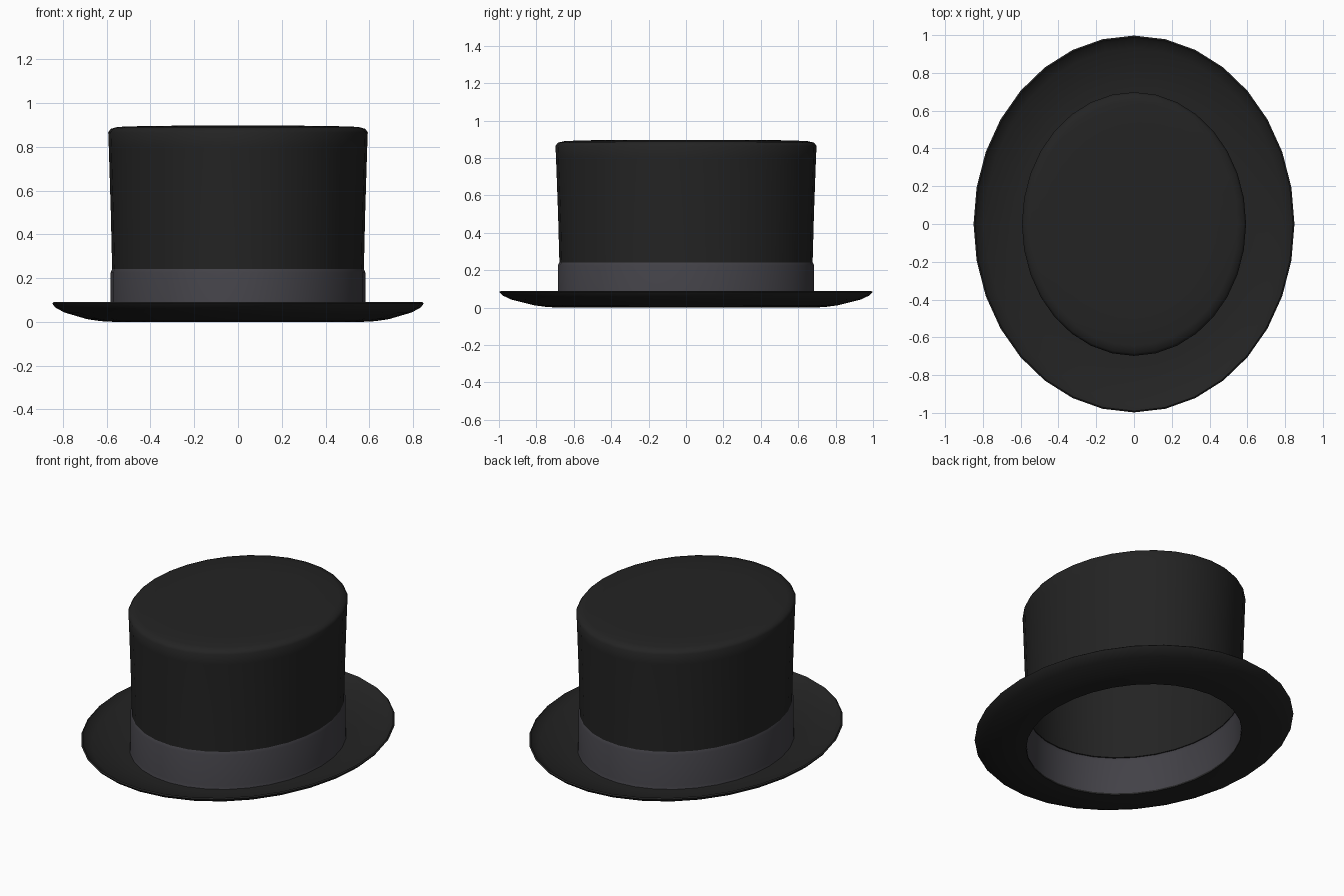
import bpy
import bmesh
import math

SEGMENTS = 32
OVAL = 0.85      # width of the hat relative to its depth
THICK = 0.01

if "Cube" in bpy.data.objects:
    bpy.data.objects.remove(bpy.data.objects["Cube"], do_unlink=True)


def make_material(name, rgb):
    mat = bpy.data.materials.new(name)
    mat.use_nodes = True
    color = (*rgb, 1.0)
    mat.diffuse_color = color
    bsdf = next(n for n in mat.node_tree.nodes if n.type == 'BSDF_PRINCIPLED')
    bsdf.inputs["Base Color"].default_value = color
    bsdf.inputs["Roughness"].default_value = 0.8
    return mat


def lathe(name, profile, mat, cap=False):
    """Turn a (radius, height) profile into an oval felt shell."""
    bm = bmesh.new()
    rings = []
    for radius, z in profile:
        ring = []
        for i in range(SEGMENTS):
            a = math.tau * i / SEGMENTS
            ring.append(bm.verts.new((OVAL * radius * math.cos(a), radius * math.sin(a), z)))
        rings.append(ring)
    for low, high in zip(rings, rings[1:]):
        for i in range(SEGMENTS):
            j = (i + 1) % SEGMENTS
            bm.faces.new((low[i], low[j], high[j], high[i]))
    if cap:
        bm.faces.new(rings[-1])
    mesh = bpy.data.meshes.new(name)
    bm.to_mesh(mesh)
    bm.free()
    mesh.materials.append(mat)
    obj = bpy.data.objects.new(name, mesh)
    bpy.context.collection.objects.link(obj)

    # Felt thickness grows towards the inside of the hat
    solid = obj.modifiers.new("felt_thickness", 'SOLIDIFY')
    solid.thickness = THICK
    solid.offset = -1
    bpy.ops.object.select_all(action='DESELECT')
    obj.select_set(True)
    bpy.context.view_layer.objects.active = obj
    bpy.ops.object.modifier_apply(modifier=solid.name)
    bpy.ops.object.shade_smooth_by_angle(angle=math.radians(50))
    return obj


black_felt = make_material("black felt", (0.017, 0.017, 0.017))
grey_ribbon = make_material("grey ribbon", (0.056, 0.054, 0.064))

# Upturned brim, from the rim inwards
lathe("brim", [(0.99, 0.09), (0.975, 0.073), (0.93, 0.052), (0.81, 0.022),
               (0.74, 0.013), (0.675, 0.01)], black_felt)

# Ribbon band around the base of the crown
lathe("band", [(0.69, 0.01), (0.685, 0.03), (0.685, 0.225), (0.677, 0.242)], grey_ribbon)

# Flared crown with a rounded top edge
lathe("crown", [(0.677, 0.242), (0.684, 0.50), (0.695, 0.80), (0.698, 0.865),
                (0.685, 0.882), (0.645, 0.891), (0.50, 0.895), (0.25, 0.897)],
      black_felt, cap=True)
